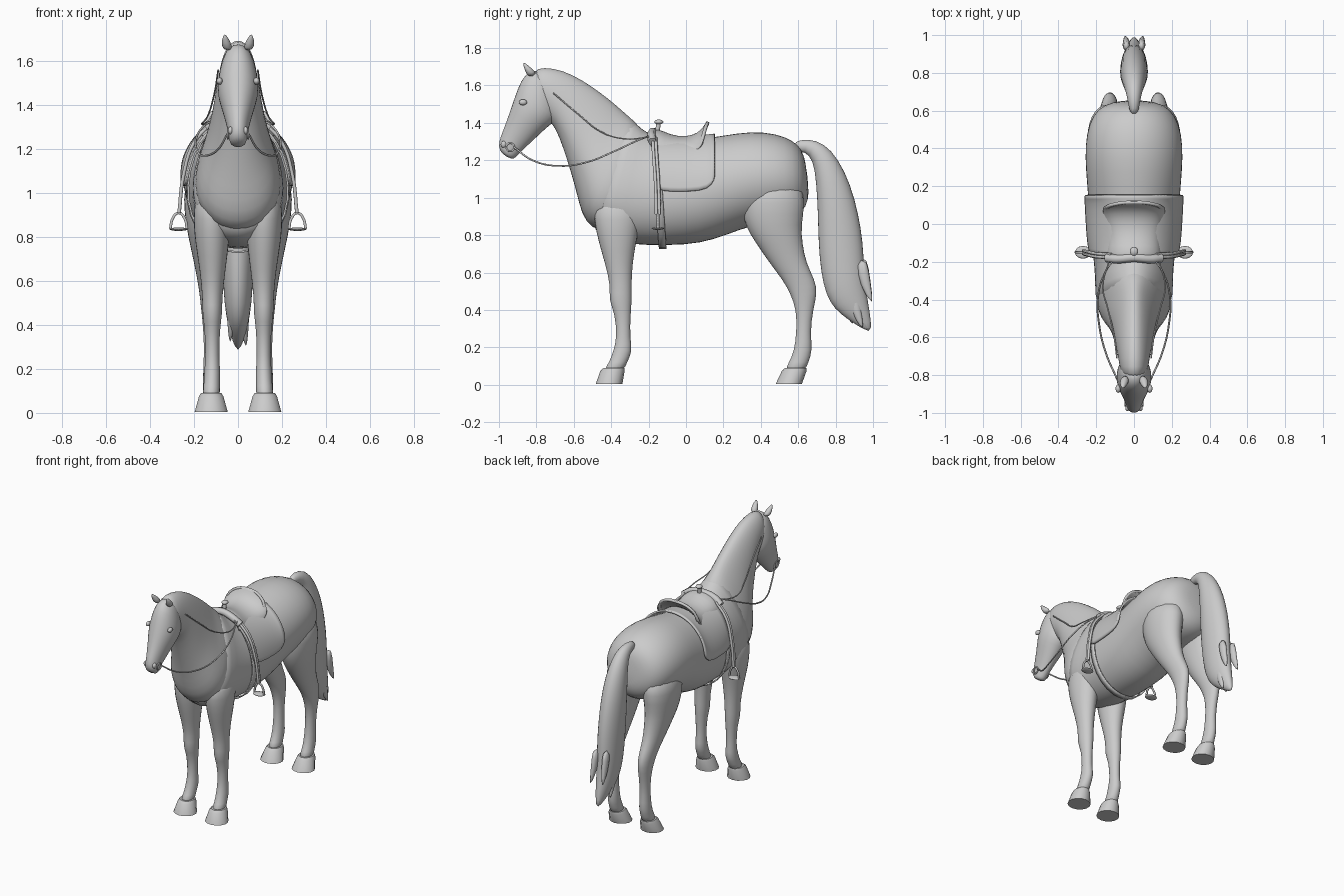
import bpy, bmesh, math
from mathutils import Vector

grey = bpy.data.materials.new("plain grey")
grey.diffuse_color = (0.6, 0.6, 0.6, 1)


def finish(name, bm, subdiv=0, thick=0.0, angle=40):
    bmesh.ops.recalc_face_normals(bm, faces=bm.faces)
    me = bpy.data.meshes.new(name)
    bm.to_mesh(me)
    bm.free()
    me.materials.append(grey)
    ob = bpy.data.objects.new(name, me)
    bpy.context.collection.objects.link(ob)
    me.polygons.foreach_set("use_smooth", [True] * len(me.polygons))
    if subdiv:
        ob.modifiers.new("smooth", "SUBSURF").levels = subdiv
        ob.modifiers["smooth"].render_levels = subdiv
    else:
        me.set_sharp_from_angle(angle=math.radians(angle))
    if thick:
        sol = ob.modifiers.new("thickness", "SOLIDIFY")
        sol.thickness, sol.offset = thick, 1
    return ob


def loft(name, rings, n=16, subdiv=1, cx=0.0, arc=None, thick=0.0, caps=True):
    """Rings: top (y, z), bottom (y, z), half width, taper, optional x offset."""
    bm = bmesh.new()
    rows = []
    for ty, tz, by, bz, w, k, *off in rings:
        x0 = off[0] if off else cx
        row = []
        for i in range(n):
            t = 2 * math.pi * i / n if arc is None else arc * (2 * i / (n - 1) - 1)
            c, s = math.cos(t), math.sin(t)
            row.append(bm.verts.new((x0 + w * s * (1 - k * c),
                                     (ty + by) / 2 + (ty - by) / 2 * c,
                                     (tz + bz) / 2 + (tz - bz) / 2 * c)))
        rows.append(row)
    for a, b in zip(rows, rows[1:]):
        for i in range(n if arc is None else n - 1):
            j = (i + 1) % n
            bm.faces.new((a[i], a[j], b[j], b[i]))
    if arc is None and caps:
        bm.faces.new(rows[0])
        bm.faces.new(rows[-1])
    return finish(name, bm, subdiv, thick)


def limb(name, rows, side, subdiv=1):
    """Rows: z, front y, back y, centre x, half width."""
    return loft(name, [(f, z, b, z, w, 0, side * x) for z, f, b, x, w in rows], 14, subdiv)


def tube(name, pts, r, cyclic=False):
    cu = bpy.data.curves.new(name, "CURVE")
    cu.dimensions = "3D"
    cu.bevel_depth, cu.bevel_resolution, cu.resolution_u = r, 1, 5
    cu.use_fill_caps = True
    sp = cu.splines.new("BEZIER")
    sp.bezier_points.add(len(pts) - 1)
    for bp, p in zip(sp.bezier_points, pts):
        bp.co = p
        bp.handle_left_type = bp.handle_right_type = "AUTO"
    sp.use_cyclic_u = cyclic
    cu.materials.append(grey)
    ob = bpy.data.objects.new(name, cu)
    bpy.context.collection.objects.link(ob)
    return ob


def ball(name, loc, size):
    bm = bmesh.new()
    bmesh.ops.create_uvsphere(bm, u_segments=12, v_segments=8, radius=1)
    for v in bm.verts:
        v.co = Vector(loc) + v.co * Vector(size)
    return finish(name, bm, 0, 0, 80)


# Trunk and neck, from rump to poll
loft("body_and_neck", [
    (.64, 1.19, .66, 1.03, .07, 0), (.62, 1.26, .645, .95, .16, 0),
    (.57, 1.31, .59, .89, .22, 0), (.48, 1.345, .48, .87, .255, 0),
    (.35, 1.358, .35, .85, .262, 0), (.2, 1.335, .22, .80, .25, 0),
    (.05, 1.31, .08, .752, .24, .05), (-.1, 1.31, -.1, .742, .225, .1),
    (-.2, 1.34, -.3, .745, .205, .15), (-.27, 1.40, -.44, .78, .205, .25),
    (-.33, 1.46, -.54, .86, .18, .35)], 24)
loft("neck", [
    (-.2, 1.335, -.40, .80, .19, .2), (-.27, 1.41, -.51, .83, .195, .3),
    (-.33, 1.46, -.56, .91, .17, .4), (-.38, 1.505, -.585, 1.02, .145, .35),
    (-.45, 1.56, -.615, 1.13, .122, .25), (-.55, 1.63, -.655, 1.26, .105, .2),
    (-.66, 1.685, -.70, 1.38, .088, .1), (-.76, 1.70, -.75, 1.43, .078, 0),
    (-.83, 1.685, -.80, 1.47, .06, 0)], 20)

# Head
loft("head", [
    (-.79, 1.697, -.70, 1.58, .055, 0), (-.865, 1.665, -.68, 1.47, .08, 0),
    (-.90, 1.59, -.69, 1.41, .096, 0), (-.927, 1.51, -.74, 1.378, .094, 0),
    (-.95, 1.44, -.80, 1.32, .072, 0), (-.975, 1.37, -.85, 1.275, .056, 0),
    (-.995, 1.32, -.885, 1.24, .045, 0), (-1.005, 1.275, -.91, 1.215, .043, 0),
    (-.985, 1.232, -.93, 1.203, .03, 0)], 16)

FRONT = [(1.0, -.50, -.22, .12, .08), (.88, -.495, -.24, .12, .086),
         (.78, -.475, -.26, .118, .08), (.65, -.435, -.285, .115, .06),
         (.53, -.405, -.29, .117, .046), (.45, -.415, -.288, .117, .047),
         (.38, -.38, -.295, .117, .035), (.25, -.37, -.30, .117, .031),
         (.18, -.39, -.283, .117, .039), (.12, -.41, -.315, .12, .036),
         (.07, -.45, -.33, .122, .046)]
HIND = [(1.1, .30, .62, .13, .11), (.97, .285, .645, .145, .108),
        (.85, .31, .618, .145, .094), (.75, .375, .627, .14, .077),
        (.65, .445, .645, .135, .06), (.56, .515, .692, .13, .048),
        (.49, .555, .705, .128, .043), (.40, .59, .68, .125, .035),
        (.28, .59, .665, .122, .032), (.18, .577, .678, .122, .039),
        (.12, .55, .655, .122, .036), (.07, .52, .64, .122, .046)]

for s, tag in ((1, "left"), (-1, "right")):
    # Legs and hooves
    limb("front_leg_" + tag, FRONT, s)
    limb("hind_leg_" + tag, HIND, s)
    limb("front_hoof_" + tag, [(.09, -.44, -.33, .122, .048), (.075, -.458, -.328, .122, .057),
                               (.005, -.482, -.34, .122, .077)], s, 0)
    limb("hind_hoof_" + tag, [(.09, .53, .645, .122, .048), (.075, .513, .645, .122, .057),
                              (.005, .48, .62, .122, .077)], s, 0)
    # Ears, eyes, nostrils
    loft("ear_" + tag, [(-.845, 1.64, -.79, 1.66, .024, 0, s * .045),
                        (-.865, 1.68, -.82, 1.69, .026, 0, s * .055),
                        (-.873, 1.722, -.865, 1.725, .004, 0, s * .06)], 8)
    ball("eye_" + tag, (s * .084, -.872, 1.51), (.014, .022, .016))
    ball("nostril_" + tag, (s * .034, -.975, 1.285), (.012, .016, .018))
    # Bit ring and reins
    tube("bit_ring_" + tag, [(s * .046, -.94 + .022 * math.cos(a), 1.27 + .022 * math.sin(a))
                             for a in (0, 1.57, 3.14, 4.71)], .005, True)
    tube("rein_" + tag, [(s * .048, -.92, 1.27), (s * .09, -.82, 1.20), (s * .15, -.68, 1.17),
                         (s * .185, -.53, 1.19), (s * .19, -.38, 1.25), (s * .15, -.25, 1.31),
                         (s * .1, -.18, 1.335)], .005)
    tube("neck_cord_" + tag, [(s * .09, -.71, 1.56), (s * .108, -.58, 1.45), (s * .138, -.45, 1.35),
                              (s * .165, -.33, 1.315), (s * .13, -.19, 1.325)], .004)
    # Stirrup strap, iron and tread
    for dy in (-.008, .008):
        tube("stirrup_strap_" + tag, [(s * .12, -.17 + dy, 1.32), (s * .20, -.165 + dy, 1.23),
                                      (s * .248, -.155 + dy, 1.08), (s * .268, -.15 + dy, .91)], .009)
    tube("stirrup_iron_" + tag, [(s * .232, -.15, .838), (s * .243, -.15, .885), (s * .27, -.15, .91),
                                 (s * .297, -.15, .885), (s * .308, -.15, .838)], .007)
    ball("stirrup_tread_" + tag, (s * .27, -.15, .836), (.043, .034, .008))

# Tail with loose strand ends
loft("tail", [
    (.57, 1.30, .58, 1.24, .02, 0), (.65, 1.318, .635, 1.25, .032, 0),
    (.74, 1.293, .68, 1.2, .046, 0), (.815, 1.21, .695, 1.08, .065, 0),
    (.88, 1.08, .703, .92, .076, 0), (.925, .92, .705, .75, .076, 0),
    (.95, .76, .718, .6, .072, 0), (.955, .62, .745, .48, .068, 0),
    (.965, .5, .79, .405, .058, 0), (.985, .39, .86, .35, .04, 0),
    (.995, .28, .96, .29, .01, 0)], 14)
for x, ty, tz in ((.04, 1.0, .44), (-.04, 1.0, .45), (.03, .95, .30), (-.03, .90, .32)):
    loft("tail_strand", [(ty - .03, tz + .25, ty - .10, tz + .22, .025, 0, x),
                         (ty - .01, tz + .1, ty - .07, tz + .08, .022, 0, x),
                         (ty, tz, ty - .01, tz, .004, 0, x * 1.2)], 8)

# Saddle blanket, rear edge rounded up at the corner
blanket = loft("saddle_blanket", [
    (-.19, 1.335, -.12, .75, .225, .05), (-.10, 1.318, -.09, .745, .238, .05),
    (.03, 1.315, .03, .75, .245, .05), (.12, 1.328, .12, .76, .25, .05),
    (.155, 1.332, .155, .86, .25, 0)], 21, 1, arc=math.pi * .5, thick=.012)

# Seat, pommel, horn and cantle
loft("saddle_seat", [
    (-.195, 1.345, -.17, 1.15, .135, 0), (-.15, 1.36, -.14, 1.14, .135, 0),
    (-.09, 1.325, -.09, 1.14, .13, 0), (0, 1.312, 0, 1.14, .14, 0),
    (.07, 1.335, .04, 1.15, .15, 0), (.105, 1.375, .05, 1.16, .155, 0),
    (.122, 1.405, .06, 1.17, .155, 0)], 15, 1, arc=math.pi * .5, thick=.012)
tube("cantle_roll", [(-.15, .08, 1.29), (-.12, .10, 1.36), (0, .115, 1.398),
                     (.12, .10, 1.36), (.15, .08, 1.29)], .010)
tube("pommel_roll", [(-.145, -.18, 1.30), (-.09, -.185, 1.335), (0, -.178, 1.352),
                     (.09, -.185, 1.335), (.145, -.18, 1.30)], .024)
tube("saddle_horn", [(0, -.155, 1.33), (0, -.147, 1.40)], .014)
ball("horn_cap", (0, -.145, 1.405), (.022, .024, .013))

# Girth strap around the belly
loft("girth_strap", [(-.185, 1.34, -.145, .735, .222, .08),
                     (-.145, 1.33, -.105, .735, .227, .08)], 28, 0, thick=.008, caps=False)
